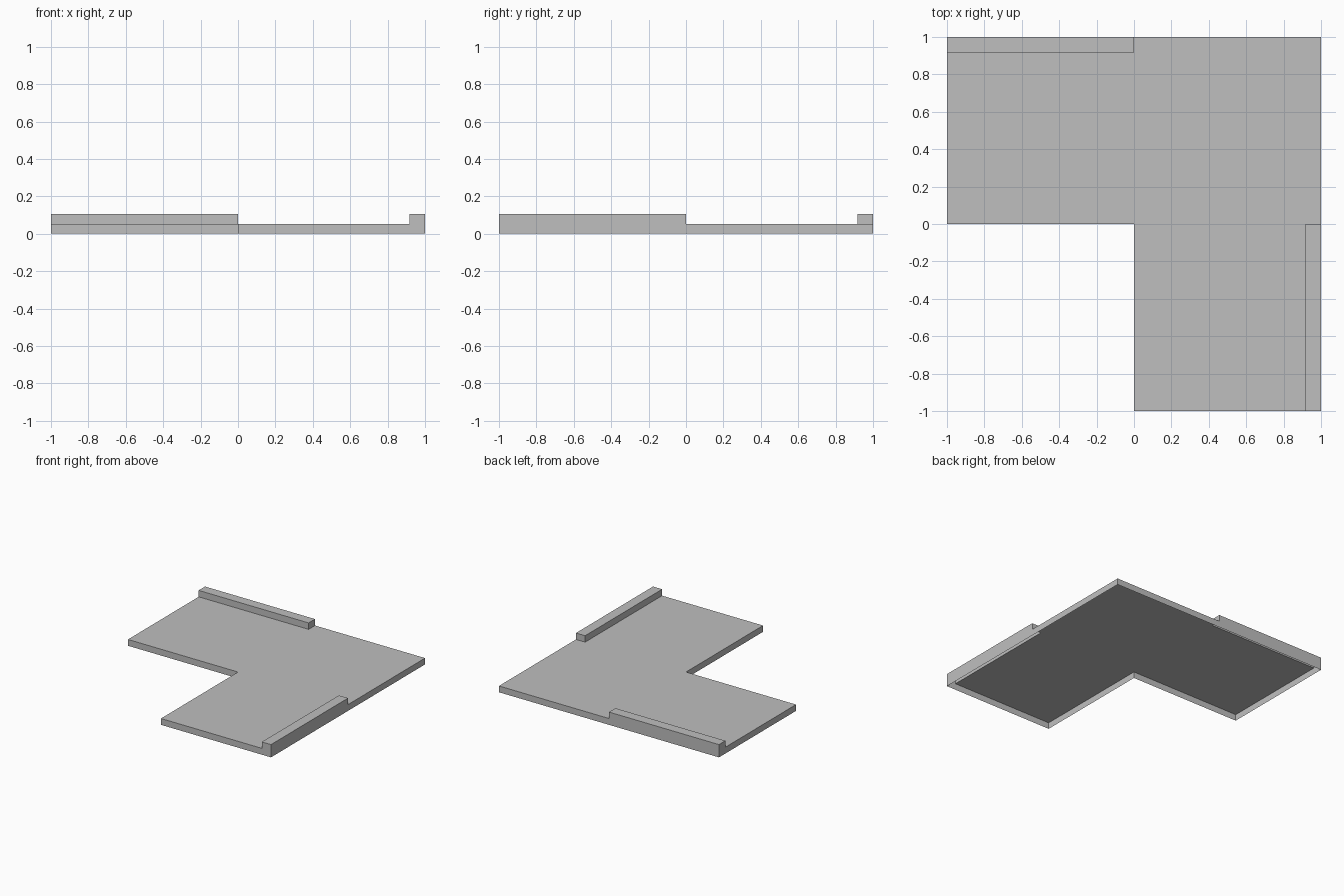
import bpy
import bmesh

cube = bpy.data.objects.get("Cube")
if cube:
    bpy.data.objects.remove(cube)

DECK = 0.052     # deck height
CURB = 0.105     # curb height
IN = 0.917       # inner line of the curbs

grey = bpy.data.materials.new("plain_grey")
grey.use_nodes = True
colour = (0.52, 0.52, 0.52, 1)
grey.diffuse_color = colour
grey.node_tree.nodes["Principled BSDF"].inputs["Base Color"].default_value = colour


def shell(name, top, height, walls):
    """Open-bottomed shell: a flat top plus walls (path, bottom), anticlockwise."""
    bm = bmesh.new()
    bm.faces.new([bm.verts.new((x, y, height)) for x, y in top])
    for path, bottom in walls:
        for a, b in zip(path, path[1:]):
            corners = [(*a, bottom), (*b, bottom), (*b, height), (*a, height)]
            bm.faces.new([bm.verts.new(c) for c in corners])
    bmesh.ops.remove_doubles(bm, verts=bm.verts, dist=0.0001)
    mesh = bpy.data.meshes.new(name)
    bm.to_mesh(mesh)
    bm.free()
    mesh.materials.append(grey)
    obj = bpy.data.objects.new(name, mesh)
    bpy.context.collection.objects.link(obj)
    return obj


# L-shaped deck, notched where the two hollow curbs stand
front_skirt = [(-1, IN), (-1, 0), (0, 0), (0, -1), (IN, -1)]
back_skirt = [(1, 0), (1, 1), (0, 1)]
deck_top = front_skirt + [(IN, 0)] + back_skirt + [(0, IN)]
shell("deck", deck_top, DECK, [(front_skirt, 0), (back_skirt, 0)])

# Curb along the +x edge: outer walls reach the ground, inner walls stop at the deck
side = [(IN, -1), (1, -1), (1, 0), (IN, 0)]
shell("side_curb", side, CURB, [(side[:3], 0), (side[2:] + side[:1], DECK)])

# Curb along the back edge, mirrored across the diagonal
back = [(y, x) for x, y in reversed(side)]
shell("back_curb", back, CURB, [(back[1:], 0), (back[3:] + back[:2], DECK)])
